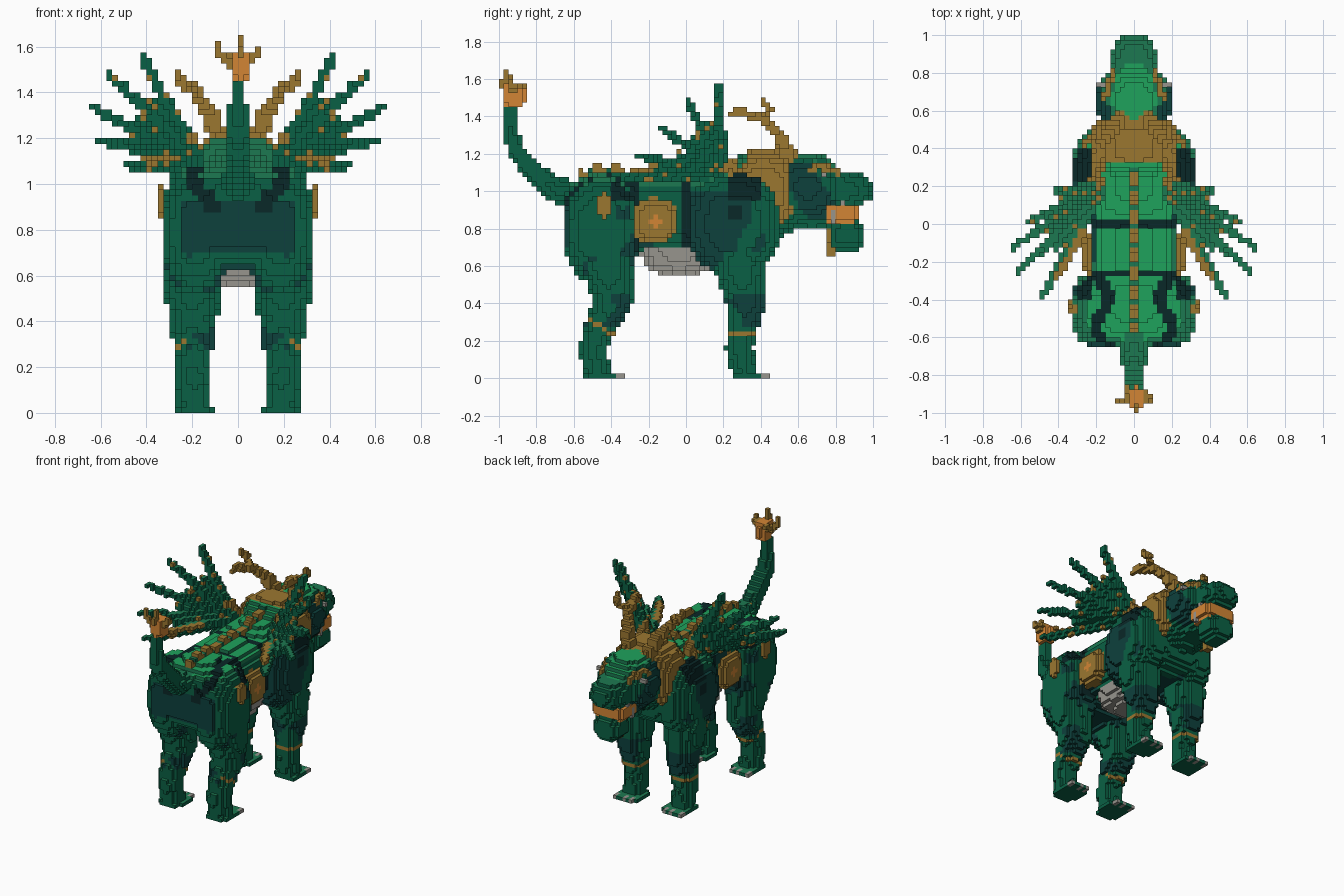
import bpy, math
from mathutils import Vector, noise

cube = bpy.data.objects.get("Cube")
if cube:
    bpy.data.objects.remove(cube, do_unlink=True)

V = 0.025  # block size
COLOURS = {
    "bright green": (0.013, 0.36, 0.107), "mid green": (0.012, 0.19, 0.083),
    "deep green": (0.003, 0.118, 0.058), "dark teal": (0.004, 0.052, 0.046),
    "near black": (0.003, 0.021, 0.021), "gold": (0.33, 0.185, 0.03),
    "orange": (0.65, 0.235, 0.035), "pale grey": (0.31, 0.3, 0.27)}
NAMES = list(COLOURS)
TOP_COLOUR = {"deep green": "mid green", "mid green": "bright green"}
MATS = []
for name, rgb in COLOURS.items():
    m = bpy.data.materials.new(name)
    m.use_nodes = True
    m.diffuse_color = (*rgb, 1)
    bsdf = m.node_tree.nodes["Principled BSDF"]
    bsdf.inputs["Base Color"].default_value = (*rgb, 1)
    bsdf.inputs["Roughness"].default_value = 0.8
    MATS.append(m)

cells = {}  # block index -> (part name, colour name)


def fill(part, lo, hi, inside, colour, mirror):
    """Fill the blocks whose centre is inside the shape."""
    a = [math.floor(v / V) - 1 for v in lo]
    b = [math.ceil(v / V) + 1 for v in hi]
    for i in range(a[0], b[0]):
        for j in range(a[1], b[1]):
            for k in range(max(a[2], 0), b[2]):
                p = Vector((i + .5, j + .5, k + .5)) * V
                if inside(p):
                    c = colour(p) if callable(colour) else colour
                    if mirror:
                        cells[(i, j, k)] = ("left_" + part, c)
                        cells[(-1 - i, j, k)] = ("right_" + part, c)
                    else:
                        cells[(i, j, k)] = (part, c)


def blob(part, c, r, colour, n=2.0, mirror=False):
    """Rounded block: superellipsoid with centre c and radii r."""
    fill(part, [u - v for u, v in zip(c, r)], [u + v for u, v in zip(c, r)],
         lambda p: sum(abs((p[a] - c[a]) / r[a]) ** n for a in range(3)) <= 1
         and not (mirror and p.x < 0), colour, mirror)


def rod(part, path, r0, r1, colour, mirror=False):
    """Tapered rod along a path."""
    pts = [Vector(p) for p in path]
    n = len(pts) - 1
    for s in range(n):
        a, e = pts[s], pts[s + 1]
        d = e - a

        def inside(p):
            t = max(0, min(1, (p - a).dot(d) / d.length_squared))
            return (p - a - d * t).length <= r0 + (r1 - r0) * (s + t) / n
        rr = max(r0, r1)
        fill(part, [min(u, v) - rr for u, v in zip(a, e)],
             [max(u, v) + rr for u, v in zip(a, e)], inside, colour, mirror)


# Colour rules
def patch(p, scale=6.0):
    return noise.noise(p * scale + Vector((3, 7, 1)))


def coat(p):
    x, y, z = abs(p.x), p.y, p.z
    if z > .68 and (abs(y + .01) < .025 or abs(y + .26) < .02):
        return "near black"
    stripe = .17 + .03 * math.sin(y * 20) - max(0, 1 - z) * .5
    if y < -.26 and z > .88 and abs(x - stripe) < .035:
        return "near black"
    if z > .95 and x > .22 and (.22 < y < .4 or -.4 < y < -.26):
        return "near black"
    if x > .2 and math.hypot(y - .26, z - .89) < .045:
        return "near black"
    if z > 1.03 and x < .24:
        return "mid green"
    if y < -.55:
        teal = .7 < z < .92 and x < .24 or z < .72 and x > .2 and patch(p) > 0
    elif y < -.26:
        teal = z < .9 and x < .16 or patch(p) > .05 + (z - .6) * .4
    elif y < -.03:
        teal = patch(p) > .2
    else:
        teal = z < 1 and (y < .28 or y < .42 and patch(p) > .05)
    return "dark teal" if teal else "deep green"


def leg_coat(p):
    return "dark teal" if .28 < p.z < .46 and patch(p) > -.1 else "deep green"


def head_coat(p):
    if p.z > 1.05 and math.hypot(p.x / .115, (p.y - .67) / .19) < 1:
        return "mid green"
    if abs(p.y - .66 + (p.z - 1.0) * .6) < .1 and .84 < p.z < 1.15:
        return "dark teal"
    return "deep green"


def collar_coat(p):
    back = .22 + max(0, 1.2 - p.z) * .72 + (.1 if abs(p.x) < .16 else 0)
    return "gold" if back < p.y < .57 else coat(p)


def disc_coat(p):
    return "orange" if math.hypot(p.y + .165, p.z - .84) < .03 else "gold"


# Torso
blob("belly", (0, -.04, .7), (.17, .2, .145), "pale grey", 3)
blob("midriff", (0, -.13, .89), (.22, .28, .2), coat, 4)
blob("rump", (0, -.42, .86), (.26, .235, .235), coat, 3)
blob("chest", (0, .24, .87), (.25, .28, .25), coat, 3)
blob("haunch", (.185, -.45, .79), (.15, .205, .285), coat, 2.4, True)
blob("shoulder", (.19, .255, .83), (.14, .25, .27), coat, 2.4, True)
blob("rib_disc", (.22, -.165, .84), (.06, .125, .125), disc_coat, 2.2, True)
blob("haunch_badge", (.33, -.44, .925), (.028, .045, .065), "gold", 2, True)

# Legs: upper limb, shin, foot, claws, ankle band
for part, thigh, knee, shin, foot in (
        ("hind_leg", (.2, -.42, .6), (.195, -.39, .42), (.195, -.47, .25), -.49),
        ("front_leg", (.2, .29, .6), (.195, .32, .4), (.195, .3, .25), .295)):
    hind = foot < 0
    rod(part, [thigh, knee], .135, .105, leg_coat, True)
    rod(part, [knee, shin], .105, .08, leg_coat, True)
    rod(part, [(.195, foot + .02, .02), (.195, foot - .01, .16), shin],
        .07, .078, "deep green", True)
    blob(part, (.195, foot + .05, .0125), (.085, .105, .02), "deep green", 5, True)
    for dx in (-.06, 0, .06):
        blob(part + "_claw", (.195 + dx, foot + .135, .0125),
             (.014, .026, .014), "pale grey", 4, True)
    slope = -.6 if hind else 0
    for key, (owner, c) in list(cells.items()):
        x, y, z = [(v + .5) * V for v in key]
        if (owner.endswith(part) and abs(z - .245 - slope * (y - shin[1] - .06)) < .014
                and not (hind and abs(x) < .22 and y < -.45)):
            cells[key] = (owner, "gold")

# Neck, collar and head
rod("neck", [(0, .36, .93), (0, .6, .98)], .22, .17, head_coat)
blob("collar", (0, .42, 1.0), (.235, .19, .225), collar_coat, 2.6)
blob("head", (0, .65, 1.02), (.195, .19, .185), head_coat, 2.3)
blob("cheek", (0, .68, .9), (.125, .13, .11), head_coat, 2.5)
blob("mouth", (0, .825, .89), (.125, .105, .06), "orange", 4)
blob("snout", (0, .82, 1.01), (.125, .185, .1), head_coat, 2.4)
blob("jaw", (0, .86, .765), (.095, .095, .085), "deep green", 3)
blob("fang", (.112, .79, .862), (.014, .014, .026), "pale grey", 4, True)
blob("upper_tooth", (.112, .8375, .9375), (.014, .014, .014), "pale grey", 4, True)
blob("eye", (.165, .74, 1.09), (.03, .02, .016), "pale grey", 4, True)
rod("brow", [(.15, .68, 1.12), (.125, .74, 1.13), (.11, .81, 1.1)],
    .024, .018, "gold", True)
rod("beard", [(0, .79, .76), (0, .775, .67)], .055, .02, "gold")

# Horns with a forward tine
rod("horn", [(.08, .55, 1.19), (.12, .5, 1.3), (.17, .42, 1.38),
             (.2, .32, 1.42), (.21, .23, 1.42)], .045, .016, "gold", True)
rod("horn", [(.19, .4, 1.4), (.24, .45, 1.43), (.265, .42, 1.48)],
    .022, .016, "gold", True)

# Spine ridge with raised gold plates
for j in range(-23, 12):
    top = max((k for (i, jj, k) in cells if i == 0 and jj == j), default=40)
    plate = j % 4 < 3
    for i in (-1, 0):
        for k in range(top + 1, top + 2 + (j % 4 < 2)):
            cells[(i, j, k)] = ("spine_ridge", "gold" if plate else "deep green")

# Wings: fans of long feathers with short ones between
ROOT = Vector((.18, .19, 1.1))
TIPS = [Vector(t) for t in ((.42, .17, 1.565), (.56, .01, 1.48), (.635, -.12, 1.335),
                            (.615, -.26, 1.19), (.48, -.38, 1.08))]


def feather_coat(p):
    return "gold" if patch(p, 22) > .42 else "deep green"


for n, tip in enumerate(TIPS):
    rod("wing", [ROOT, ROOT.lerp(tip, .5), tip], .044, .018, feather_coat, True)
    if n:
        mid = (tip + TIPS[n - 1]) / 2
        rod("wing", [ROOT, ROOT.lerp(mid, .62)], .04, .02, feather_coat, True)
rod("wing_trim", [(.27, -.04, 1.115), (.41, -.29, 1.115)], .022, .018, "gold", True)
rod("wing_base", [(.2, .24, 1.1), (.19, .2, 1.2)], .045, .025, "gold", True)

# Tail with a clawed tuft
rod("tail", [(0, -.56, .97), (0, -.7, 1.01), (0, -.82, 1.11), (0, -.91, 1.22),
             (0, -.95, 1.35), (0, -.93, 1.48)], .075, .03, "deep green")
for dx, dy, top in ((-.085, -.02, 1.61), (-.035, .04, 1.57),
                    (.015, -.05, 1.635), (.05, .03, 1.57), (.085, -.01, 1.59)):
    rod("tail_claw", [(dx * .4, -.92 + dy * .5, 1.53), (dx, -.92 + dy, 1.56),
                      (dx, -.92 + dy, top)], .024, .016, "gold")
blob("tail_tuft", (.012, -.92, 1.515), (.04, .062, .066), "orange", 3)

# Turn the blocks into one mesh per part, keeping only the outer faces
parts = {}
for key, (part, colour) in cells.items():
    parts.setdefault(part, []).append((key, colour))
for part, blocks in parts.items():
    verts, faces, mats = {}, [], []
    for key, colour in blocks:
        for axis in range(3):
            for side in (0, 1):
                near = list(key)
                near[axis] += 2 * side - 1
                if tuple(near) in cells:
                    continue
                quad = []
                for du, dv in ((0, 0), (1, 0), (1, 1), (0, 1)):
                    c = list(key)
                    c[axis] += side
                    c[(axis + 1) % 3] += du
                    c[(axis + 2) % 3] += dv
                    quad.append(verts.setdefault(tuple(c), len(verts)))
                faces.append(quad if side else quad[::-1])
                up = axis == 2 and side
                mats.append(NAMES.index(TOP_COLOUR.get(colour, colour) if up else colour))
    if not faces:
        continue
    mesh = bpy.data.meshes.new(part)
    mesh.from_pydata([[v * V for v in c] for c in verts], [], faces)
    for m in MATS:
        mesh.materials.append(m)
    mesh.polygons.foreach_set("material_index", mats)
    mesh.update()
    bpy.context.collection.objects.link(bpy.data.objects.new(part, mesh))
